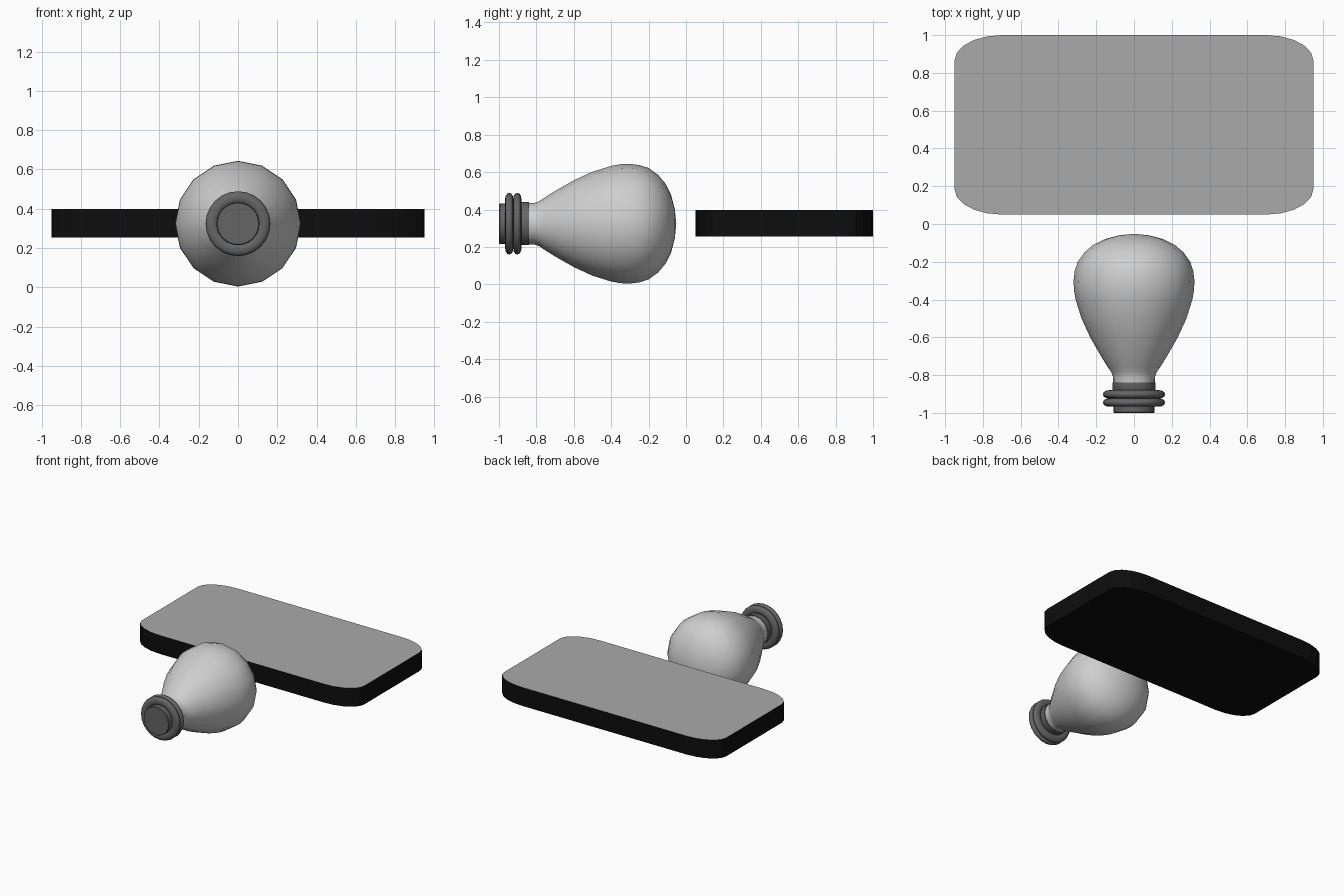
import bpy, bmesh, math

if "Cube" in bpy.data.objects:
    bpy.data.objects.remove(bpy.data.objects["Cube"])

def material(name, v):
    m = bpy.data.materials.new(name)
    m.diffuse_color = (v, v, v, 1)
    m.use_nodes = True
    m.node_tree.nodes["Principled BSDF"].inputs["Base Color"].default_value = m.diffuse_color
    return m

glass = material("light_grey", 0.62)
metal = material("dark_grey", 0.13)
panel = material("panel_grey", 0.40)
black = material("black", 0.004)
AXIS_Z = 0.324

def finish(bm, name, mats, smooth=None):
    bmesh.ops.recalc_face_normals(bm, faces=bm.faces)
    me = bpy.data.meshes.new(name)
    bm.to_mesh(me)
    bm.free()
    ob = bpy.data.objects.new(name, me)
    bpy.context.collection.objects.link(ob)
    for m in mats:
        me.materials.append(m)
    if smooth:
        bpy.ops.object.select_all(action='DESELECT')
        ob.select_set(True)
        bpy.context.view_layer.objects.active = ob
        bpy.ops.object.shade_smooth_by_angle(angle=math.radians(smooth))
    return ob

def lathe(name, profile, sides, mat, smooth, closed=False):
    """Spin (y, radius) points around the y-direction axis."""
    bm = bmesh.new()
    rings = []
    for y, r in profile:
        if r == 0:
            rings.append([bm.verts.new((0, y, AXIS_Z))] * sides)
        else:
            rings.append([bm.verts.new((r * math.sin(a), y, AXIS_Z + r * math.cos(a)))
                          for a in (2 * math.pi * i / sides for i in range(sides))])
    pairs = list(zip(rings, rings[1:]))
    if closed:
        pairs.append((rings[-1], rings[0]))
    for p, q in pairs:
        for i in range(sides):
            j = (i + 1) % sides
            bm.faces.new(list(dict.fromkeys((p[i], p[j], q[j], q[i]))))
    return finish(bm, name, [mat], smooth)

# Pear-shaped bulb
lathe("bulb", [(-0.85, 0.110), (-0.81, 0.111), (-0.785, 0.120), (-0.75, 0.144),
               (-0.70, 0.175), (-0.60, 0.232), (-0.50, 0.278), (-0.40, 0.309),
               (-0.35, 0.318), (-0.30, 0.320), (-0.25, 0.314), (-0.20, 0.298),
               (-0.15, 0.262), (-0.11, 0.215), (-0.08, 0.155), (-0.06, 0.080),
               (-0.052, 0)], 16, glass, 60)

# Socket barrel with a slightly bevelled end
lathe("socket", [(-1.0, 0), (-1.0, 0.105), (-0.995, 0.109), (-0.89, 0.110),
                 (-0.88, 0.115), (-0.84, 0.115), (-0.84, 0)], 24, metal, 35)

# Two thread rings
for k, yc in enumerate((-0.945, -0.902)):
    prof = [(yc + 0.022 * math.sin(t), 0.133 + 0.032 * math.cos(t))
            for t in (2 * math.pi * i / 12 for i in range(12))]
    lathe(f"thread_ring_{k + 1}", prof, 24, metal, 60, True)

# Rounded slab: black body, grey top face
bm = bmesh.new()
rx, ry, hx, hy, yc = 0.25, 0.135, 0.95, 0.475, 0.525
outline = []
for q, (sx, sy) in enumerate(((1, 1), (-1, 1), (-1, -1), (1, -1))):
    for i in range(6):
        a = math.pi / 2 * (q + i / 5)
        outline.append((sx * (hx - rx) + rx * math.cos(a),
                        yc + sy * (hy - ry) + ry * math.sin(a)))
base = bm.faces.new([bm.verts.new((x, y, 0.255)) for x, y in outline])
top = bmesh.ops.extrude_face_region(bm, geom=[base], use_keep_orig=True)["geom"]
bmesh.ops.translate(bm, vec=(0, 0, 0.143),
                    verts=[v for v in top if isinstance(v, bmesh.types.BMVert)])
bm.normal_update()
for f in bm.faces:
    if min(v.co.z for v in f.verts) > 0.39:
        f.material_index = 1
finish(bm, "slab", [black, panel])
